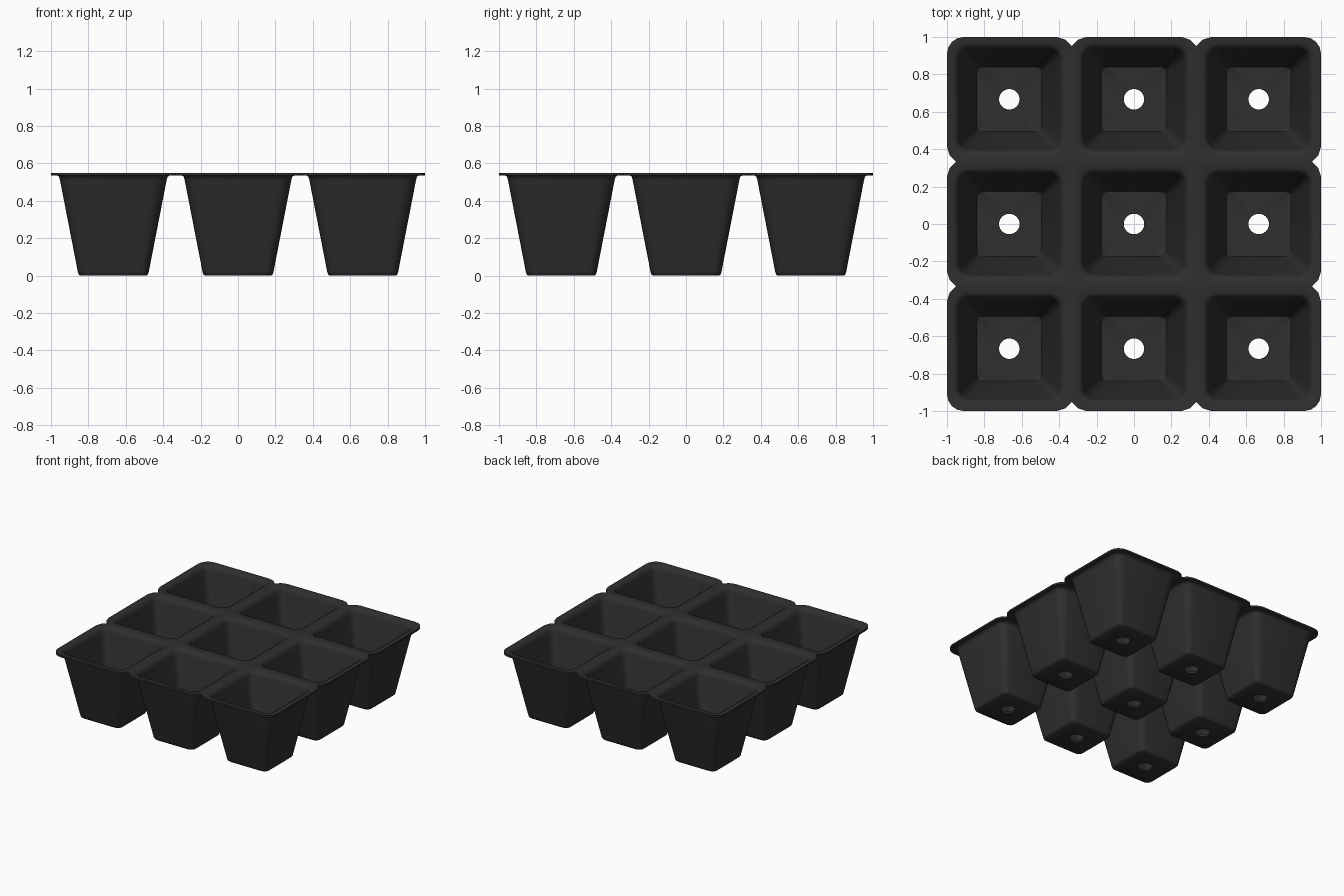
import bpy, bmesh, math

if "Cube" in bpy.data.objects:
    bpy.data.objects.remove(bpy.data.objects["Cube"])

PITCH = 2 / 3
HALF = PITCH / 2
THICK = 0.015
TOP = 0.55 - THICK      # underside of the rim
SEG = 4                 # segments per rounded corner

plastic = bpy.data.materials.new("black plastic")
plastic.diffuse_color = (0.028, 0.028, 0.028, 1)
plastic.use_nodes = True
plastic.node_tree.nodes["Principled BSDF"].inputs["Base Color"].default_value = plastic.diffuse_color


def rounded_corner(half, radius):
    """Points of a +x+y corner, from the +x side round to the +y side."""
    c = half - radius
    return [(c + radius * math.cos(a), c + radius * math.sin(a))
            for a in (math.pi / 2 * i / SEG for i in range(SEG + 1))]


def rim_corner(outer_x, outer_y):
    """Rim corner: rounded on the tray corner, notched on an edge, square inside."""
    if outer_x and outer_y:
        return rounded_corner(HALF, 0.09)
    square = [(0, .08), (0, .04), (0, 0), (.04, 0), (.08, 0)]
    notch = [(0, .08), (0, .065), (0, .048), (.035, .014), (.08, 0)]
    if outer_y:
        inset = notch
    elif outer_x:
        inset = [(v, u) for u, v in reversed(notch)]
    else:
        inset = square
    return [(HALF - u, HALF - v) for u, v in inset]


def ring(corner_func):
    """Full counter-clockwise loop from four mirrored corners."""
    pts = []
    for sx, sy in ((1, 1), (-1, 1), (-1, -1), (1, -1)):
        corner = [(sx * x, sy * y) for x, y in corner_func(sx, sy)]
        pts += corner if sx * sy > 0 else corner[::-1]
    return pts


def hole_corner(sx, sy):
    r = 0.055
    step = math.pi / 2 / (SEG + 1)
    return [(r * math.cos(step * (i + .5)), r * math.sin(step * (i + .5)))
            for i in range(SEG + 1)]


# half width, corner radius, height down the pot wall
WALL = [(0.300, 0.080, TOP), (0.290, 0.075, TOP - 0.006),
        (0.285, 0.072, TOP - 0.025), (0.190, 0.045, 0.022),
        (0.185, 0.042, 0.006), (0.178, 0.040, 0.0)]

bm = bmesh.new()
for col in (-1, 0, 1):
    for row in (-1, 0, 1):
        # rim outline, tapered wall, floor with drain hole
        rings = [(ring(lambda sx, sy: rim_corner(sx == col, sy == row)), TOP)]
        for half, rad, z in WALL:
            rings.append((ring(lambda sx, sy: rounded_corner(half, rad)), z))
        rings.append((ring(hole_corner), 0.0))
        loops = [[bm.verts.new((x + col * PITCH, y + row * PITCH, z)) for x, y in pts]
                 for pts, z in rings]
        for a, b in zip(loops, loops[1:]):
            n = len(a)
            for i in range(n):
                j = (i + 1) % n
                bm.faces.new((a[i], a[j], b[j], b[i]))
bmesh.ops.remove_doubles(bm, verts=bm.verts, dist=0.0005)

mesh = bpy.data.meshes.new("seedling_tray")
bm.to_mesh(mesh)
bm.free()
mesh.materials.append(plastic)
tray = bpy.data.objects.new("seedling_tray", mesh)
bpy.context.collection.objects.link(tray)
bpy.context.view_layer.objects.active = tray
tray.select_set(True)

# sheet thickness grows up and into the pots
solid = tray.modifiers.new("thickness", 'SOLIDIFY')
solid.thickness = THICK
solid.offset = 1
bpy.ops.object.modifier_apply(modifier=solid.name)
bpy.ops.object.shade_smooth_by_angle(angle=math.radians(60))
